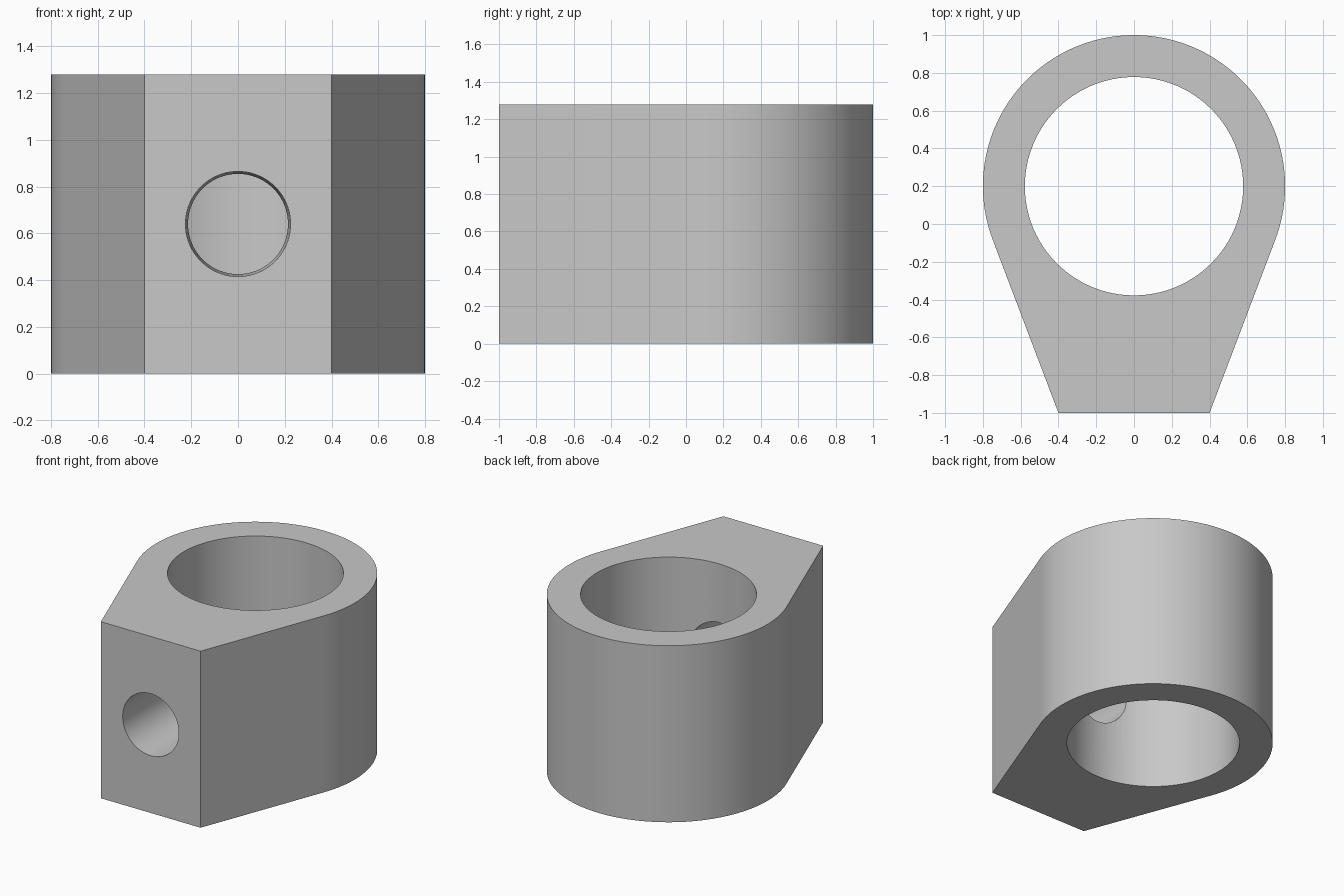
import bpy, bmesh, math
from mathutils import Matrix

if "Cube" in bpy.data.objects:
    bpy.data.objects.remove(bpy.data.objects["Cube"])

HEIGHT = 1.28
CENTRE_Y, OUTER_R, BORE_R = 0.2, 0.8, 0.578
FLAT_X, FLAT_Y = 0.4, -1.0

grey = bpy.data.materials.new("light grey")
grey.diffuse_color = (0.58, 0.58, 0.58, 1)
grey.use_nodes = True
grey.node_tree.nodes["Principled BSDF"].inputs["Base Color"].default_value = grey.diffuse_color


def make_object(name, bm):
    bmesh.ops.recalc_face_normals(bm, faces=bm.faces)
    mesh = bpy.data.meshes.new(name)
    bm.to_mesh(mesh)
    bm.free()
    mesh.materials.append(grey)
    obj = bpy.data.objects.new(name, mesh)
    bpy.context.collection.objects.link(obj)
    return obj


def cone_cutter(name, r1, r2, depth, matrix):
    bm = bmesh.new()
    bmesh.ops.create_cone(bm, cap_ends=True, segments=96, radius1=r1,
                          radius2=r2, depth=depth, matrix=matrix)
    obj = make_object(name, bm)
    obj.hide_render = True
    return obj


# Collar outline: round back with tangent sides running to a flat front
dx, dy = FLAT_X, FLAT_Y - CENTRE_Y
start = math.atan2(dy, dx) + math.acos(OUTER_R / math.hypot(dx, dy))
sweep = math.pi - 2 * start
steps = 96
outline = [(-FLAT_X, FLAT_Y), (FLAT_X, FLAT_Y)]
for i in range(steps + 1):
    a = start + sweep * i / steps
    outline.append((OUTER_R * math.cos(a), CENTRE_Y + OUTER_R * math.sin(a)))

bm = bmesh.new()
base = bm.faces.new([bm.verts.new((x, y, 0)) for x, y in outline])
top = bmesh.ops.extrude_face_region(bm, geom=[base], use_keep_orig=True)
bmesh.ops.translate(bm, vec=(0, 0, HEIGHT),
                    verts=[g for g in top["geom"] if isinstance(g, bmesh.types.BMVert)])
collar = make_object("collar", bm)

# Vertical bore, and a slightly tapered screw hole from the flat into the bore
bore = cone_cutter("bore_cutter", BORE_R, BORE_R, HEIGHT + 1,
                   Matrix.Translation((0, CENTRE_Y, HEIGHT / 2)))
hole = cone_cutter("screw_hole_cutter", 0.228, 0.205, 1.4,
                   Matrix.Translation((0, -0.5, HEIGHT / 2))
                   @ Matrix.Rotation(-math.pi / 2, 4, 'X'))

bpy.context.view_layer.objects.active = collar
collar.select_set(True)
for cutter in (bore, hole):
    mod = collar.modifiers.new(cutter.name, 'BOOLEAN')
    mod.operation = 'DIFFERENCE'
    mod.solver = 'EXACT'
    mod.object = cutter
    bpy.ops.object.modifier_apply(modifier=mod.name)
    bpy.data.objects.remove(cutter)

bpy.ops.object.shade_smooth_by_angle(angle=math.radians(30))
